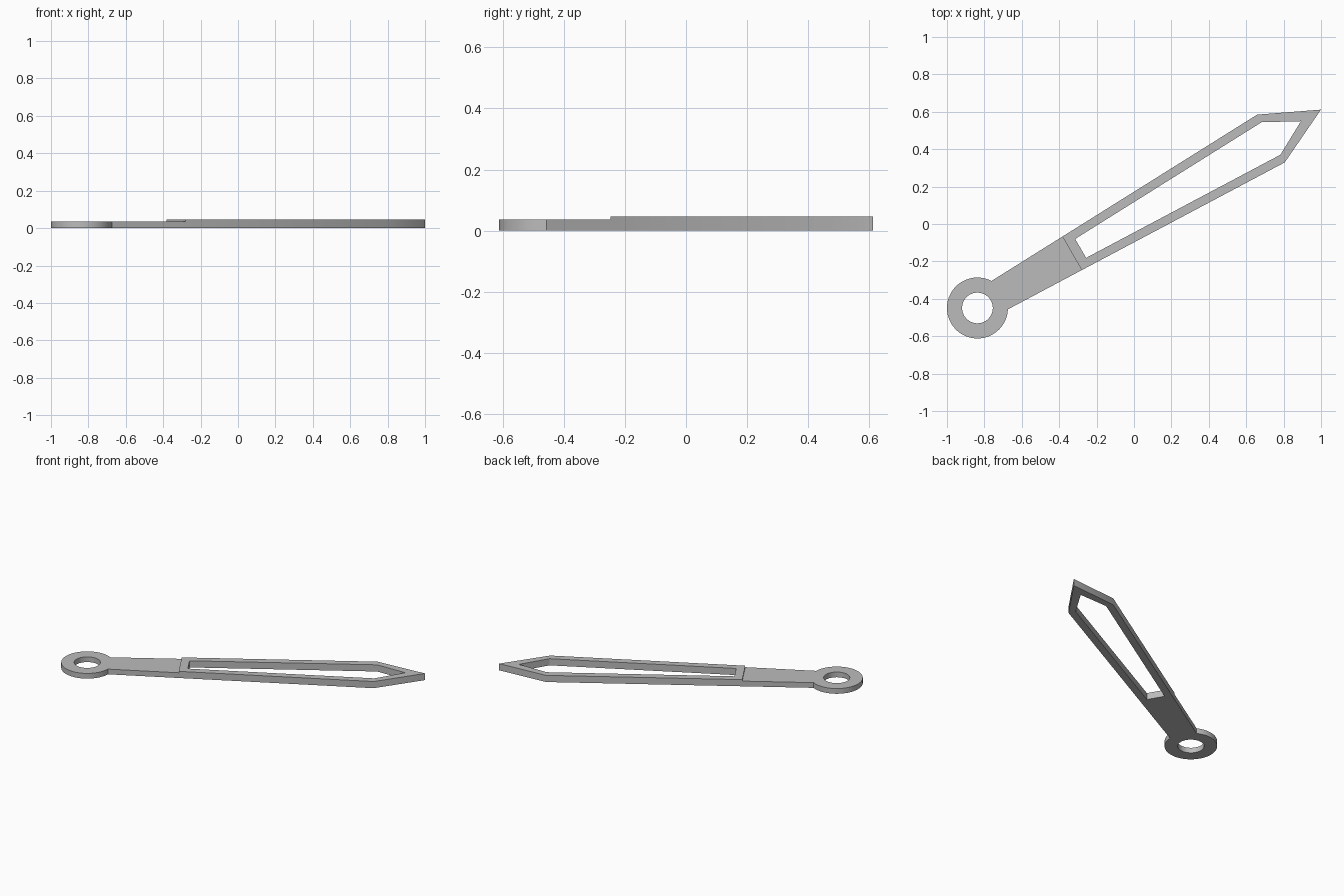
import bpy
import bmesh
from math import radians, sin, cos, atan2
from mathutils import Matrix, Vector

cube = bpy.data.objects.get("Cube")
if cube:
    bpy.data.objects.remove(cube, do_unlink=True)

steel = bpy.data.materials.new("grey steel")
steel.use_nodes = True
grey = (0.5, 0.5, 0.5, 1)
steel.diffuse_color = grey
steel.node_tree.nodes["Principled BSDF"].inputs["Base Color"].default_value = grey

# The hand is drawn along its own x axis, then turned about the pivot hole
PLACE = Matrix.Translation((-0.837, -0.449, 0)) @ Matrix.Rotation(radians(30), 4, "Z")
RING_R, HOLE_R = 0.163, 0.082
STEP_X, WIDE_X, TIP_X = 0.584, 1.812, 2.121
RIM = 0.047


def half_width(x):
    return 0.0826 + 0.0358 * x


def arc(radius, start, end, count):
    angles = [start + (end - start) * i / count for i in range(count + 1)]
    return [(radius * cos(a), radius * sin(a)) for a in angles]


def arrow(x0, x1, tip, inset):
    """Closed outline that widens from x0 to x1, then runs to a point."""
    a, b = half_width(x0) - inset, half_width(x1) - inset
    return [(x0, -a), (x1, -b), (tip, 0), (x1, b), (x0, a)]


def slab(name, loops, height):
    """Fill outlines (the later ones are holes) and extrude them upward."""
    bm = bmesh.new()
    for loop in loops:
        verts = [bm.verts.new((x, y, 0)) for x, y in loop]
        for i, v in enumerate(verts):
            bm.edges.new((verts[i - 1], v))
    bmesh.ops.triangle_fill(bm, use_beauty=True, edges=bm.edges[:], normal=(0, 0, 1))
    result = bmesh.ops.extrude_face_region(bm, geom=bm.faces[:])
    top = [g for g in result["geom"] if isinstance(g, bmesh.types.BMVert)]
    bmesh.ops.translate(bm, verts=top, vec=Vector((0, 0, height)))
    bmesh.ops.recalc_face_normals(bm, faces=bm.faces[:])
    bm.transform(PLACE)
    mesh = bpy.data.meshes.new(name)
    bm.to_mesh(mesh)
    bm.free()
    mesh.materials.append(steel)
    obj = bpy.data.objects.new(name, mesh)
    bpy.context.collection.objects.link(obj)
    bpy.ops.object.select_all(action="DESELECT")
    obj.select_set(True)
    bpy.context.view_layer.objects.active = obj
    bpy.ops.object.shade_smooth_by_angle(angle=radians(30))


# Pivot ring and tapered shank in one outline, with the round hole
join = atan2(half_width(0.137), 0.137)
w = half_width(STEP_X)
outline = arc(RING_R, join, radians(360) - join, 64) + [(STEP_X, -w), (STEP_X, w)]
hole = arc(HOLE_R, 0, radians(360), 64)[:-1]
slab("pivot_ring_and_shank", [outline, hole], 0.036)

# Raised pointed frame with its long window
slab("pointed_frame",
     [arrow(STEP_X, WIDE_X, TIP_X, 0),
      arrow(STEP_X + 0.053, WIDE_X, 1.997, RIM)], 0.046)
